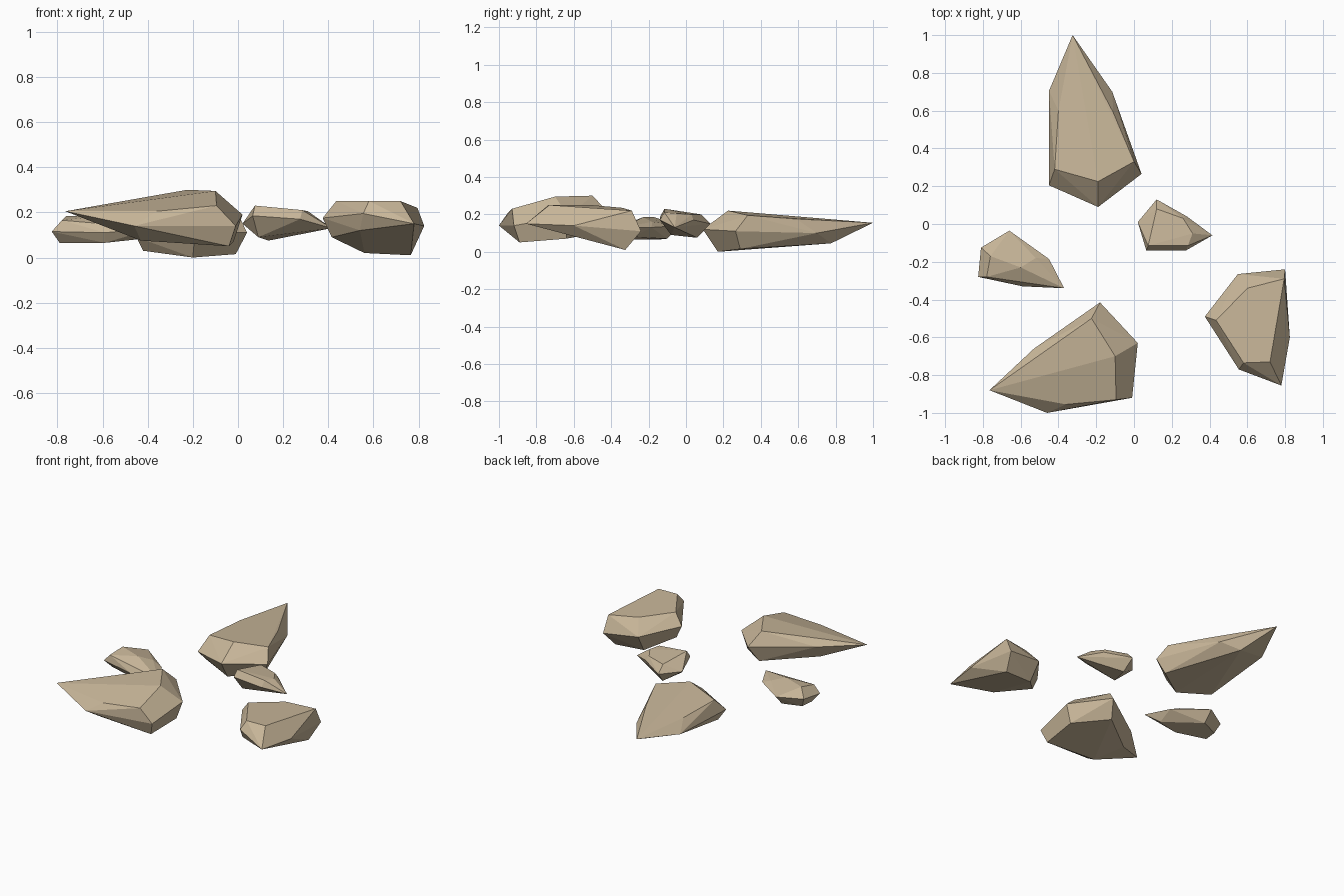
import bpy, bmesh, math

stone = bpy.data.materials.new("tan stone")
stone.diffuse_color = (0.58, 0.47, 0.32, 1)


def rock(name, top, girdle, base):
    """Faceted boulder: hull around a top facet ring, a wide girdle and an underside ring."""
    bm = bmesh.new()
    for p in top + girdle + base:
        bm.verts.new(p)
    res = bmesh.ops.convex_hull(bm, input=bm.verts[:])
    loose = {v for v in res["geom_interior"] + res["geom_unused"]
             if isinstance(v, bmesh.types.BMVert)}
    bmesh.ops.delete(bm, geom=list(loose), context='VERTS')
    # merge nearly flat triangles into larger facets
    bmesh.ops.dissolve_limit(bm, angle_limit=math.radians(5),
                             verts=bm.verts[:], edges=bm.edges[:])
    bmesh.ops.recalc_face_normals(bm, faces=bm.faces[:])
    me = bpy.data.meshes.new(name)
    bm.to_mesh(me)
    bm.free()
    me.materials.append(stone)
    ob = bpy.data.objects.new(name, me)
    bpy.context.collection.objects.link(ob)


# long pointed rock at the back
rock("back_rock",
     [(-.40, .60, .17), (-.42, .29, .18), (-.19, .225, .22), (0, .33, .195),
      (-.11, .59, .175), (-.24, .545, .195)],
     [(-.325, 1, .155), (-.115, .70, .10), (.04, .265, .11), (-.19, .09, .12),
      (-.45, .205, .09), (-.45, .705, .11)],
     [(-.20, .17, .0), (-.01, .29, .015), (-.42, .25, .03), (-.22, .775, .045)])

# largest rock at the front
rock("front_rock",
     [(-.42, -.66, .245), (-.225, -.50, .30), (-.10, -.70, .295),
      (-.095, -.93, .23), (-.36, -.81, .25), (-.36, -.955, .205)],
     [(-.765, -.88, .205), (-.53, -.66, .21), (-.18, -.415, .21), (.02, -.63, .19),
      (-.01, -.92, .14), (-.46, -1, .14)],
     [(-.04, -.89, .05), (-.43, -.90, .075), (-.02, -.64, .07),
      (-.22, -.48, .10), (-.52, -.72, .12)])

# blocky rock on the right
rock("right_rock",
     [(.435, -.51, .25), (.60, -.34, .235), (.795, -.29, .22), (.72, -.73, .25),
      (.58, -.735, .25)],
     [(.375, -.49, .175), (.55, -.265, .14), (.80, -.24, .11), (.825, -.60, .14),
      (.78, -.855, .15), (.555, -.77, .195)],
     [(.765, -.325, .01), (.56, -.34, .02), (.415, -.49, .09), (.54, -.72, .12)])

# small rock in the middle
rock("middle_pebble",
     [(.075, -.115, .23), (.285, -.115, .21), (.31, -.05, .205), (.26, .03, .20),
      (.12, .08, .20)],
     [(.02, .01, .15), (.12, .13, .15), (.28, .04, .17), (.415, -.06, .13),
      (.275, -.14, .17), (.065, -.14, .185)],
     [(.09, -.08, .09), (.135, .06, .075), (.23, -.05, .10)])

# small rock on the left
rock("left_pebble",
     [(-.76, -.17, .185), (-.60, -.23, .185), (-.78, -.28, .165), (-.52, -.18, .16)],
     [(-.66, -.035, .14), (-.81, -.125, .13), (-.825, -.28, .115), (-.59, -.33, .11),
      (-.37, -.34, .13), (-.45, -.185, .13)],
     [(-.79, -.24, .065), (-.59, -.30, .065), (-.45, -.28, .08), (-.66, -.10, .07),
      (-.78, -.15, .065)])
